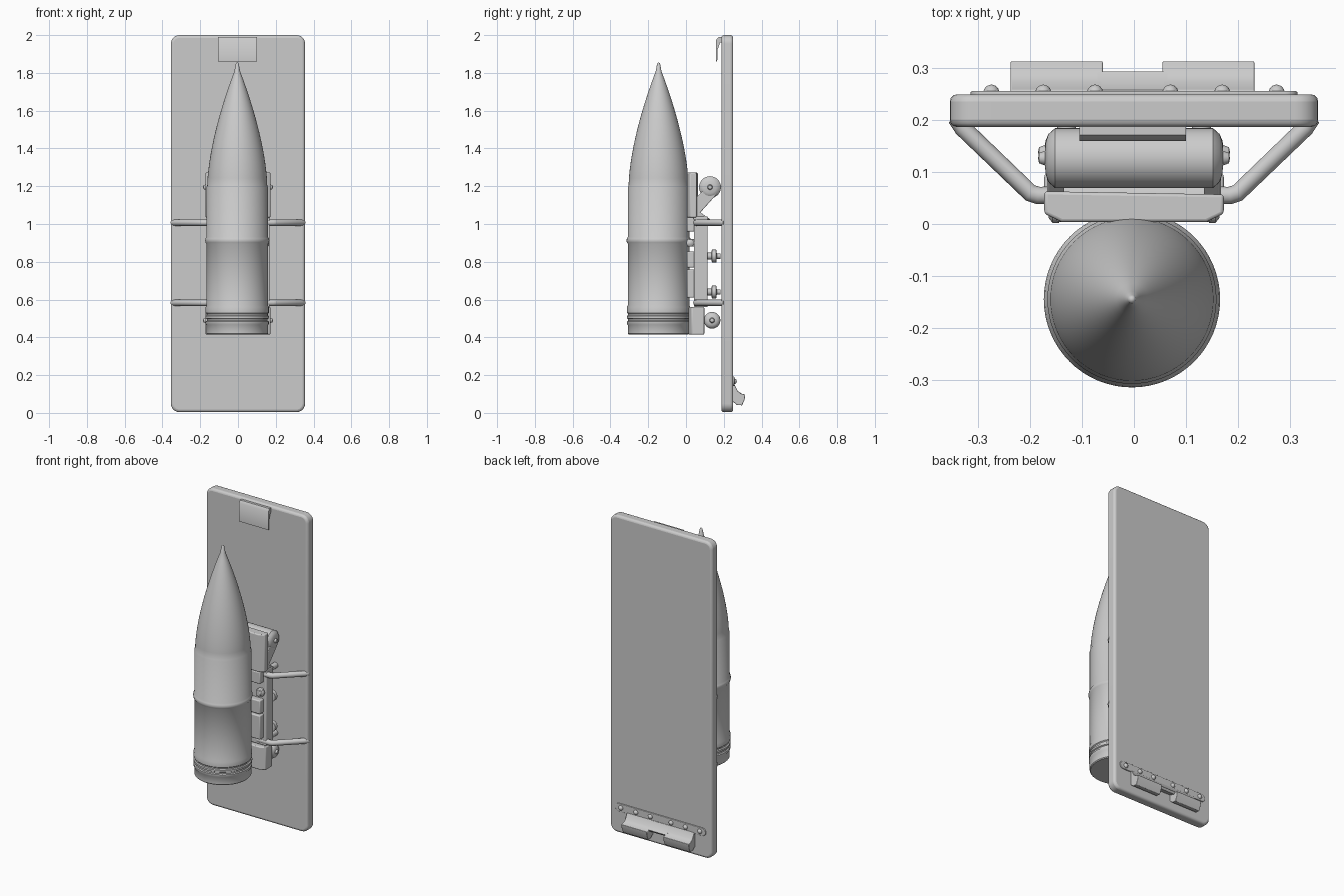
import bpy, bmesh, math
from mathutils import Vector, Matrix

cube = bpy.data.objects.get("Cube")
if cube:
    bpy.data.objects.remove(cube, do_unlink=True)

grey = bpy.data.materials.new("plain grey")
grey.use_nodes = True
grey.diffuse_color = (0.6, 0.6, 0.6, 1)
grey.node_tree.nodes["Principled BSDF"].inputs["Base Color"].default_value = (0.6, 0.6, 0.6, 1)


def finish(name, bm, bevel=0, segments=3):
    """Turn a bmesh into a named, shaded and optionally bevelled object."""
    bmesh.ops.recalc_face_normals(bm, faces=bm.faces)
    mesh = bpy.data.meshes.new(name)
    bm.to_mesh(mesh)
    bm.free()
    mesh.materials.append(grey)
    ob = bpy.data.objects.new(name, mesh)
    bpy.context.collection.objects.link(ob)
    bpy.ops.object.select_all(action='DESELECT')
    ob.select_set(True)
    bpy.context.view_layer.objects.active = ob
    if bevel:
        mod = ob.modifiers.new("Bevel", 'BEVEL')
        mod.width, mod.segments = bevel, segments
        mod.limit_method, mod.angle_limit = 'ANGLE', math.radians(40)
    bpy.ops.object.shade_smooth_by_angle(angle=math.radians(40))
    return ob


def prism(name, points, axis, lo, hi, bevel=0):
    """Extrude a closed profile along x (points are y, z) or z (points are x, y)."""
    bm = bmesh.new()
    place = (lambda a, b: (lo, a, b)) if axis == 'x' else (lambda a, b: (a, b, lo))
    face = bm.faces.new([bm.verts.new(place(a, b)) for a, b in points])
    out = bmesh.ops.extrude_face_region(bm, geom=[face])
    shift = Vector((hi - lo, 0, 0)) if axis == 'x' else Vector((0, 0, hi - lo))
    bmesh.ops.translate(bm, vec=shift, verts=[v for v in out['geom'] if isinstance(v, bmesh.types.BMVert)])
    return finish(name, bm, bevel)


def box(name, x, y, z, bevel=0.006):
    corners = [(y[0], z[0]), (y[1], z[0]), (y[1], z[1]), (y[0], z[1])]
    return prism(name, corners, 'x', x[0], x[1], bevel)


def lathe(name, profile, matrix, steps=32):
    """Spin a (radius, height) profile about local z, then place it."""
    bm = bmesh.new()
    verts = [bm.verts.new((r, 0, h)) for r, h in profile]
    edges = [bm.edges.new(pair) for pair in zip(verts, verts[1:])]
    bmesh.ops.spin(bm, geom=verts + edges, cent=(0, 0, 0), axis=(0, 0, 1),
                   angle=math.tau, steps=steps, use_duplicate=False)
    bmesh.ops.remove_doubles(bm, verts=bm.verts, dist=1e-5)
    bm.transform(matrix)
    return finish(name, bm)


def along_x(x, y, z):
    return Matrix.Translation((x, y, z)) @ Matrix.Rotation(math.pi / 2, 4, 'Y')


def along_y(x, y, z):
    return Matrix.Translation((x, y, z)) @ Matrix.Rotation(-math.pi / 2, 4, 'X')


def rounded(hw, z0, z1, r, steps=6):
    """Rounded rectangle outline in x, z."""
    pts = []
    for cx, cz, start in ((hw - r, z1 - r, 0), (r - hw, z1 - r, 90), (r - hw, z0 + r, 180), (hw - r, z0 + r, 270)):
        for i in range(steps + 1):
            a = math.radians(start + 90 * i / steps)
            pts.append((cx + r * math.cos(a), cz + r * math.sin(a)))
    return pts


def slab(name, outline, y0, y1, bevel):
    bm = bmesh.new()
    face = bm.faces.new([bm.verts.new((x, y0, z)) for x, z in outline])
    out = bmesh.ops.extrude_face_region(bm, geom=[face])
    bmesh.ops.translate(bm, vec=(0, y1 - y0, 0), verts=[v for v in out['geom'] if isinstance(v, bmesh.types.BMVert)])
    return finish(name, bm, bevel)


# Backing board with a folded clip at the top
slab("back_board", rounded(0.355, 0.004, 2.0, 0.045), 0.187, 0.25, 0.014)
prism("top_clip", [(0.2, 1.99), (0.172, 1.99), (0.16, 1.975), (0.16, 1.86),
                   (0.165, 1.86), (0.168, 1.925), (0.18, 1.96), (0.2, 1.965)], 'x', -0.105, 0.1)

# Shell: flat base, grooved band, body ring and pointed nose
body = [(0, 0.415), (0.158, 0.415), (0.163, 0.42), (0.163, 0.465), (0.167, 0.47), (0.167, 0.484),
        (0.161, 0.488), (0.161, 0.497), (0.168, 0.501), (0.168, 0.513), (0.162, 0.517),
        (0.162, 0.525), (0.167, 0.53), (0.167, 0.56), (0.163, 0.57), (0.163, 0.895),
        (0.168, 0.902), (0.17, 0.913), (0.168, 0.924), (0.163, 0.931), (0.163, 1.195), (0.159, 1.203)]
nose = [(0.159 * (1 - t ** 1.6), 1.203 + 0.645 * t) for t in [i / 16 for i in range(1, 16)]]
lathe("shell", body + nose + [(0.008, 1.848), (0.005, 1.853), (0, 1.855)],
      Matrix.Translation((-0.004, -0.145, 0)), 64)

# Cradle holding the shell
saddle = [(-0.173, 0.02), (-0.14, 0.004), (0.14, 0.004), (0.173, 0.02), (0.173, 0.057), (-0.173, 0.063),]
prism("upper_cradle", saddle, 'z', 1.035, 1.272, 0.006)
prism("lower_cradle", [(x, y + 0.01 if y < 0.05 else 0.097) for x, y in saddle], 'z', 0.415, 0.56, 0.006)
box("cradle_spine", (-0.168, 0.168), (0.042, 0.115), (0.56, 1.04))
prism("spine_wedge", [(0.04, 1.025), (0.13, 1.025), (0.105, 1.04), (0.06, 1.075), (0.04, 1.075)], 'x', -0.165, 0.165, 0.004)
for name, z0, z1 in (("lower_pad", 0.61, 0.76), ("middle_pad", 0.77, 0.855), ("upper_pad", 0.96, 1.035)):
    box(name, (-0.15, 0.15), (0.004, 0.05), (z0, z1))

# Rollers between the cradle and the board
for name, y, z, r in (("upper_roller", 0.127, 1.195, 0.058), ("lower_roller", 0.138, 0.49, 0.044)):
    lathe(name, [(0, -0.185), (0.01, -0.183), (0.014, -0.172), (r * 0.55, -0.17), (r * 0.8, -0.165), (r, -0.152),
                 (r, 0.152), (r * 0.8, 0.165), (r * 0.55, 0.17), (0.014, 0.172), (0.01, 0.183), (0, 0.185)],
          along_x(0, y, z))

for name, s in (("left", 1), ("right", -1)):
    # Links from the upper cradle to its roller
    lo, hi = sorted((s * 0.135, s * 0.165))
    prism(name + "_roller_link", [(0.045, 1.06), (0.075, 1.06), (0.16, 1.155), (0.17, 1.2), (0.13, 1.22), (0.045, 1.13)],
          'x', lo, hi, 0.004)
    # Bent side struts
    for level, z in (("upper", 1.007), ("lower", 0.583)):
        curve = bpy.data.curves.new(name + "_strut", 'CURVE')
        curve.dimensions = '3D'
        curve.bevel_depth, curve.bevel_resolution, curve.use_fill_caps = 0.017, 4, True
        path = [(0.1, 0.055), (0.185, 0.055), (0.2, 0.06), (0.33, 0.185), (0.343, 0.205)]
        spline = curve.splines.new('POLY')
        spline.points.add(len(path) - 1)
        for p, (x, y) in zip(spline.points, path):
            p.co = (s * x, y, z, 1)
        spline.use_smooth = True
        curve.materials.append(grey)
        strut = bpy.data.objects.new(f"{level}_{name}_strut", curve)
        bpy.context.collection.objects.link(strut)
        # Stand-off bars back to the board
        lathe(f"{level}_{name}_standoff", [(0, 0.1), (0.018, 0.1), (0.018, 0.19), (0, 0.19)],
              along_y(s * 0.13, 0, z), 16)
    # Bolts on the spine
    for z in (0.64, 0.83):
        lathe(name + "_bolt", [(0, 0.1), (0.018, 0.1), (0.018, 0.135), (0.034, 0.137), (0.034, 0.16),
                               (0.014, 0.163), (0.014, 0.182), (0, 0.184)], along_y(s * 0.13, 0, z), 12)
    lathe(name + "_side_bolt", [(0, 0), (0.02, 0), (0.02, 0.012), (0.01, 0.02), (0, 0.02)],
          Matrix.Translation((s * 0.145, 0.022, 0.9)) @ Matrix.Rotation(s * math.pi / 2, 4, 'Y'), 12)
    box(name + "_bolt_lug", tuple(sorted((s * 0.12, s * 0.15))), (0.005, 0.05), (0.88, 0.92), 0.004)

# Riveted strip and belt hook low on the back
slab("rivet_strip", rounded(0.315, 0.142, 0.192, 0.024), 0.245, 0.256, 0.003)
for x in (-0.275, -0.175, -0.075, 0.07, 0.17, 0.275):
    lathe("rivet", [(0, 0), (0.015, 0), (0.014, 0.005), (0.009, 0.011), (0, 0.014)], along_y(x, 0.255, 0.167), 16)
hook = [(0.245, 0.15), (0.258, 0.148), (0.275, 0.115), (0.29, 0.103), (0.314, 0.097), (0.31, 0.07),
        (0.297, 0.04), (0.27, 0.042), (0.245, 0.062)]
bridge = [(0.245, 0.15), (0.258, 0.148), (0.275, 0.115), (0.294, 0.102), (0.285, 0.09), (0.245, 0.1)]
prism("left_hook", hook, 'x', 0.055, 0.232, 0.003)
prism("right_hook", hook, 'x', -0.238, -0.06, 0.003)
prism("hook_bridge", bridge, 'x', -0.07, 0.065)
